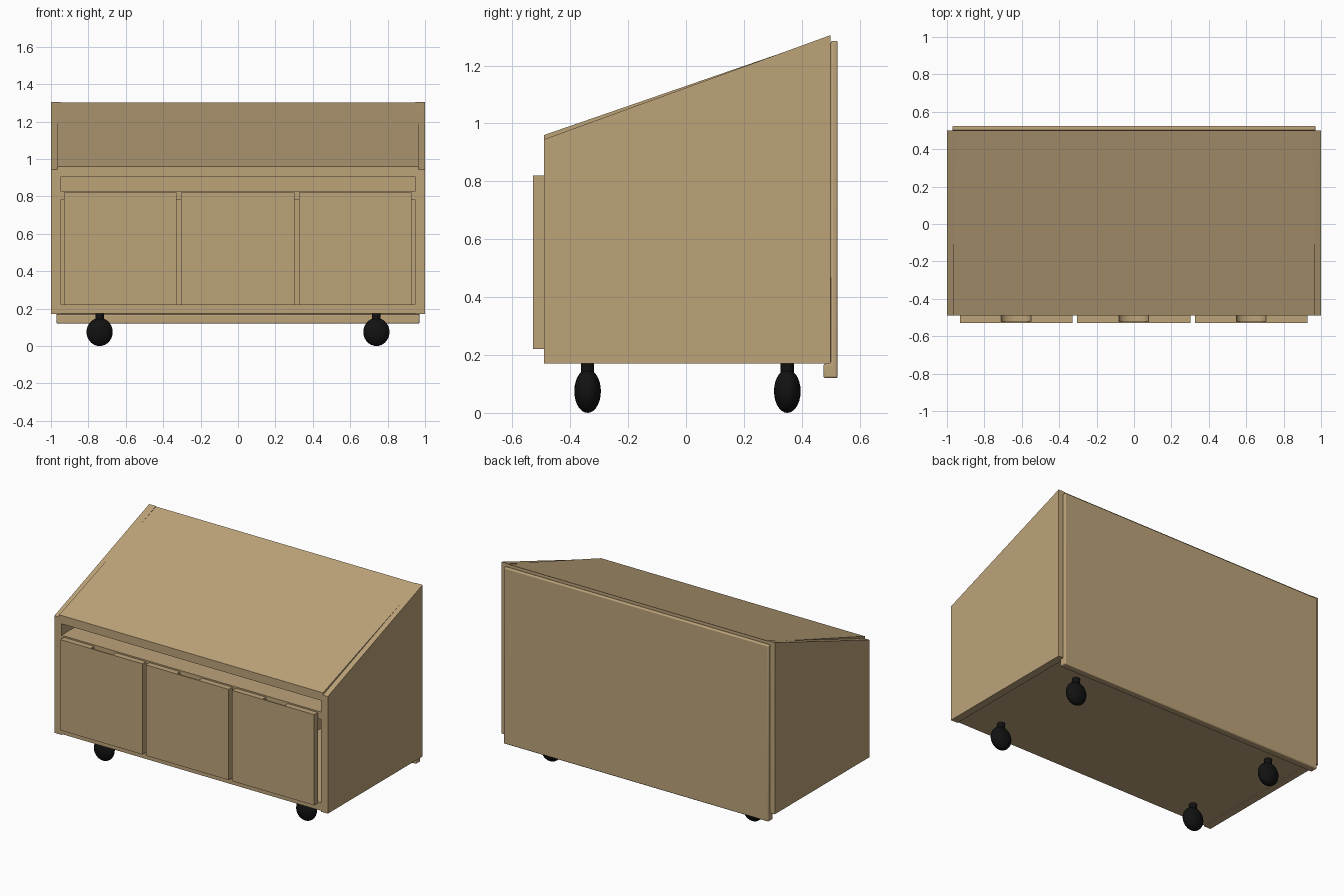
import bpy, bmesh, math
from mathutils import Vector

cube = bpy.data.objects.get("Cube")
if cube:
    bpy.data.objects.remove(cube, do_unlink=True)


def material(name, rgb):
    m = bpy.data.materials.new(name)
    m.use_nodes = True
    m.diffuse_color = (*rgb, 1)
    m.node_tree.nodes["Principled BSDF"].inputs["Base Color"].default_value = (*rgb, 1)
    return m


wood = material("tan wood", (0.51, 0.37, 0.195))
rubber = material("black rubber", (0.006, 0.006, 0.006))


def finish(bm, name, mat):
    bmesh.ops.recalc_face_normals(bm, faces=bm.faces)
    mesh = bpy.data.meshes.new(name)
    bm.to_mesh(mesh)
    bm.free()
    mesh.materials.append(mat)
    ob = bpy.data.objects.new(name, mesh)
    bpy.context.collection.objects.link(ob)
    return ob


def prism(name, points, depth):
    """Extrude a closed 3D outline along a vector."""
    bm = bmesh.new()
    face = bm.faces.new([bm.verts.new(p) for p in points])
    out = bmesh.ops.extrude_face_region(bm, geom=[face])
    moved = [v for v in out["geom"] if isinstance(v, bmesh.types.BMVert)]
    bmesh.ops.translate(bm, verts=moved, vec=Vector(depth))
    return finish(bm, name, wood)


def side_profile(name, yz, x0, x1):
    return prism(name, [(x0, y, z) for y, z in yz], (x1 - x0, 0, 0))


def box(name, x0, x1, y0, y1, z0, z1):
    return side_profile(name, [(y0, z0), (y1, z0), (y1, z1), (y0, z1)], x0, x1)


def smooth(ob):
    bpy.ops.object.select_all(action="DESELECT")
    ob.select_set(True)
    bpy.context.view_layer.objects.active = ob
    bpy.ops.object.shade_smooth_by_angle(angle=math.radians(40))


FRONT, BACK, BASE = -0.49, 0.50, 0.17

# Sloped side panels
slope = [(FRONT, BASE), (BACK, BASE), (BACK, 1.305), (FRONT, 0.945)]
side_profile("right_side_panel", slope, -1.0, -0.95)
side_profile("left_side_panel", slope, 0.95, 1.0)

# Lid, a touch flatter than the sides
side_profile("sloped_lid", [(FRONT, 0.905), (BACK, 1.25), (BACK, 1.302), (FRONT, 0.96)],
             -0.965, 0.965)

# Inner carcass: base, shelf above the drawers, dividers
box("base_panel", -0.95, 0.95, FRONT + 0.002, BACK, BASE + 0.005, 0.225)
box("drawer_shelf", -0.95, 0.95, FRONT + 0.002, BACK, 0.78, 0.828)
for label, x in (("right", -0.317), ("left", 0.315)):
    box(label + "_divider", x - 0.025, x + 0.025, FRONT + 0.03, BACK, 0.225, 0.78)

# Back panel with a lip under the base
back = side_profile("back_panel", [(0.475, 0.12), (0.524, 0.12), (0.524, 1.285),
                                   (BACK, 1.285), (BACK, BASE), (0.475, BASE)], -0.97, 0.97)
bevel = back.modifiers.new("soft_edges", "BEVEL")
bevel.width = 0.007
bevel.segments = 3
smooth(back)

# Drawer fronts with a finger scoop hidden behind the front lip
LIP = -0.521
for label, x0, x1 in (("right", -0.93, -0.33), ("middle", -0.305, 0.302), ("left", 0.327, 0.927)):
    mid = (x0 + x1) / 2
    arc = [(mid + 0.08 * math.cos(a), 0.82 - 0.05 * math.sin(a))
           for a in (math.pi * i / 16 for i in range(17))]
    outline = [(x0, 0.82), (x0, 0.22), (x1, 0.22), (x1, 0.82)] + arc
    smooth(prism(label + "_drawer_back", [(x, LIP, z) for x, z in outline],
                 (0, FRONT - LIP, 0)))
    box(label + "_drawer_front", x0, x1, -0.528, LIP, 0.22, 0.82)

# Ball casters
for end, y in (("front", -0.34), ("back", 0.35)):
    for hand, x in (("right", -0.74), ("left", 0.74)):
        bm = bmesh.new()
        bmesh.ops.create_uvsphere(bm, u_segments=24, v_segments=14, radius=1)
        bmesh.ops.scale(bm, vec=(0.07, 0.046, 0.075), verts=bm.verts)
        bmesh.ops.translate(bm, vec=(x, y, 0.075), verts=bm.verts)
        smooth(finish(bm, f"{end}_{hand}_caster_ball", rubber))
        bm = bmesh.new()
        bmesh.ops.create_cone(bm, cap_ends=True, segments=20, radius1=0.023,
                              radius2=0.023, depth=0.065)
        bmesh.ops.translate(bm, vec=(x, y, 0.1425), verts=bm.verts)
        smooth(finish(bm, f"{end}_{hand}_caster_stem", rubber))
